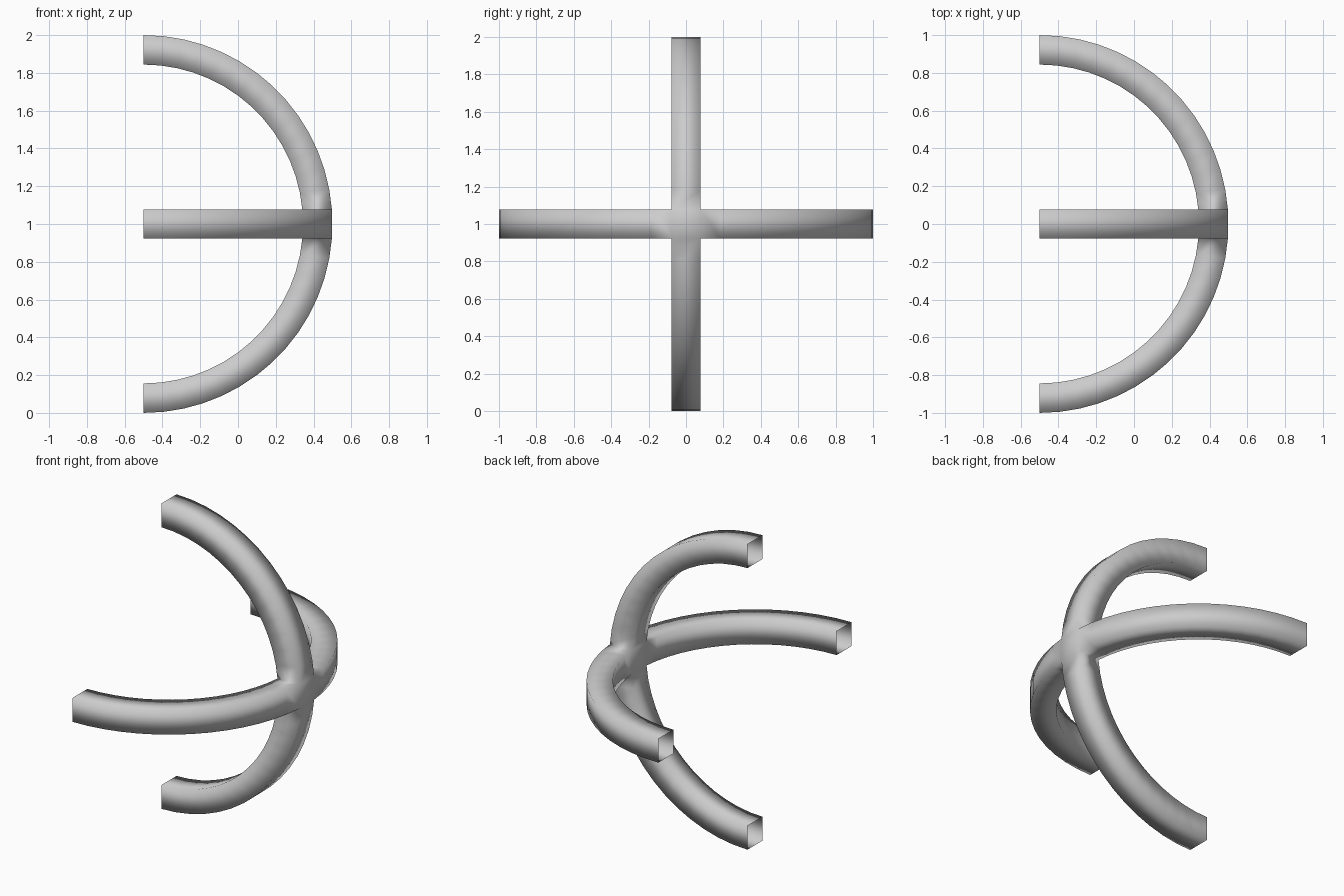
import bpy, bmesh, math
from mathutils import Matrix, Vector

if "Cube" in bpy.data.objects:
    bpy.data.objects.remove(bpy.data.objects["Cube"])

H = 0.078                      # half width of the square bar
R_OUT, R_IN = 1.0, 0.844       # outer and inner arc radius
SEGS = 14
CENTRE = Vector((-0.5, 0, 1))

bm = bmesh.new()


def section(a_out, a_in):
    """Square cross-section of an arm that curves in the XZ plane."""
    return [Vector((r * math.cos(a), y, r * math.sin(a)))
            for r, a, y in ((R_OUT, a_out, -H), (R_OUT, a_out, H),
                            (R_IN, a_in, H), (R_IN, a_in, -H))]


# Four quarter arcs, hollow and open at the free ends
start_out, start_in = math.asin(H / R_OUT), math.asin(H / R_IN)
for k in range(4):
    turn = Matrix.Rotation(k * math.pi / 2, 4, 'X')
    rings = []
    for i in range(SEGS + 1):
        t = i / SEGS
        ring = section(start_out + (math.pi / 2 - start_out) * t,
                       start_in + (math.pi / 2 - start_in) * t)
        rings.append([bm.verts.new(turn @ p + CENTRE) for p in ring])
    for a, b in zip(rings, rings[1:]):
        for j in range(4):
            n = (j + 1) % 4
            bm.faces.new((a[j], a[n], b[n], b[j]))

# Hub plates closing the outer and inner side of the crossing
for r in (R_OUT, R_IN):
    x = math.sqrt(r * r - H * H)
    bm.faces.new([bm.verts.new(Vector((x, y, z)) + CENTRE)
                  for y, z in ((-H, -H), (H, -H), (H, H), (-H, H))])

bmesh.ops.remove_doubles(bm, verts=bm.verts, dist=0.0005)
bmesh.ops.recalc_face_normals(bm, faces=bm.faces)
# Outer hub plate must face +x
hub = max(bm.faces, key=lambda f: f.calc_center_median().x)
if hub.normal.x < 0:
    bmesh.ops.reverse_faces(bm, faces=bm.faces)

for f in bm.faces:
    f.smooth = True
mesh = bpy.data.meshes.new("curved_cross_arms")
bm.to_mesh(mesh)
bm.free()
bpy.context.collection.objects.link(bpy.data.objects.new("curved_cross_arms", mesh))
